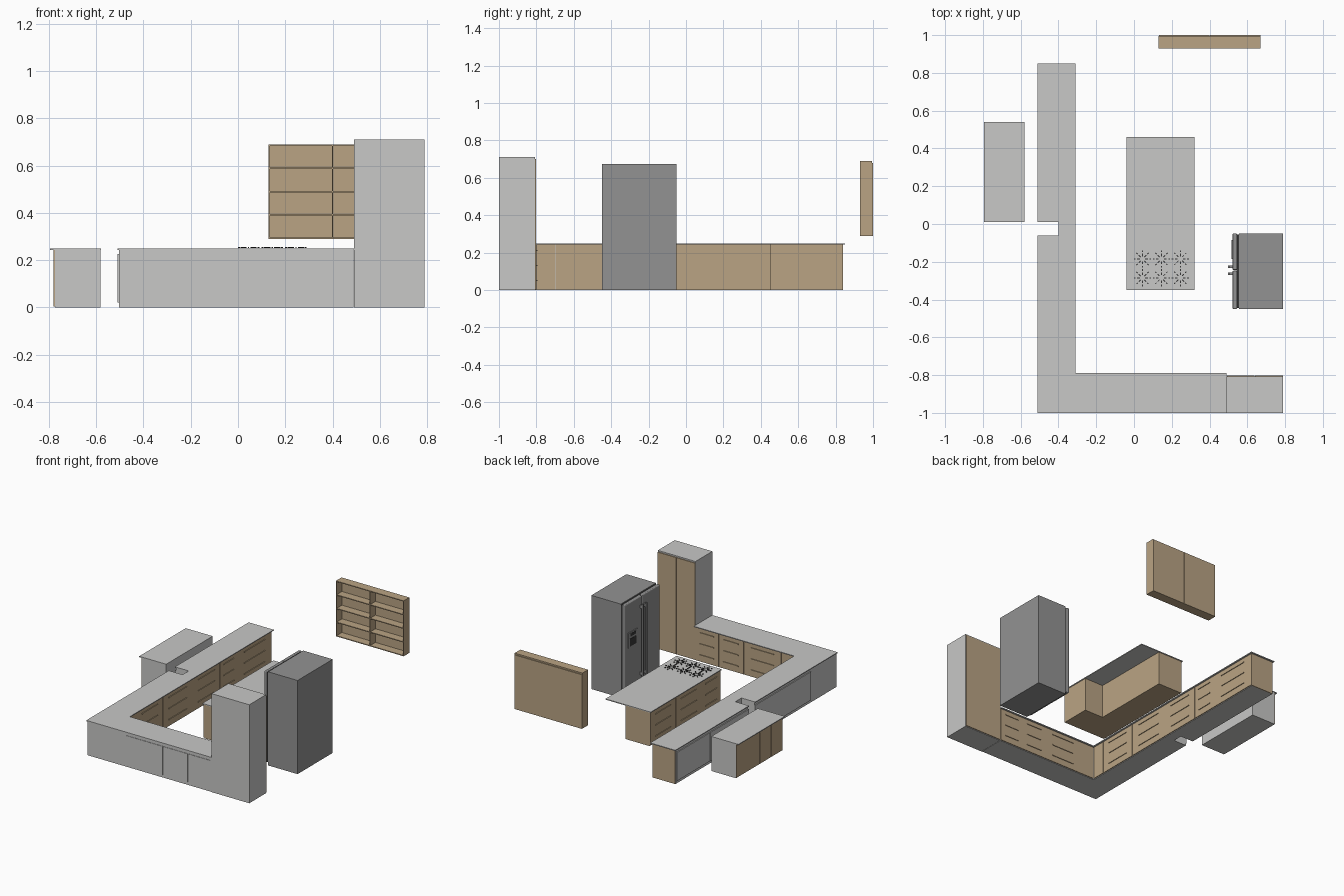
import bpy, bmesh, math
from mathutils import Matrix, Vector

if "Cube" in bpy.data.objects:
    bpy.data.objects.remove(bpy.data.objects["Cube"])


def material(name, rgb):
    m = bpy.data.materials.new(name)
    m.use_nodes = True
    m.diffuse_color = (*rgb, 1)
    m.node_tree.nodes["Principled BSDF"].inputs["Base Color"].default_value = (*rgb, 1)
    return m


grey = material("light_grey", (0.58, 0.58, 0.57))
tan = material("light_wood", (0.49, 0.37, 0.23))
steel = material("dark_steel", (0.29, 0.29, 0.29))
black = material("charcoal", (0.04, 0.04, 0.04))


def finish(name, bm, mats):
    mesh = bpy.data.meshes.new(name)
    bm.to_mesh(mesh)
    bm.free()
    for m in mats:
        mesh.materials.append(m)
    ob = bpy.data.objects.new(name, mesh)
    bpy.context.collection.objects.link(ob)
    return ob


def add_box(bm, lo, hi):
    lo, hi = Vector(lo), Vector(hi)
    mat = Matrix.Translation((lo + hi) / 2) @ Matrix.Diagonal((*(hi - lo), 1))
    bmesh.ops.create_cube(bm, size=1, matrix=mat)


def boxes(name, mat, *spans):
    bm = bmesh.new()
    for lo, hi in spans:
        add_box(bm, lo, hi)
    return finish(name, bm, [mat])


def prism(name, outline, z0, z1, mat):
    bm = bmesh.new()
    face = bm.faces.new([bm.verts.new((x, y, z0)) for x, y in outline])
    top = bmesh.ops.extrude_face_region(bm, geom=[face])
    verts = [v for v in top["geom"] if isinstance(v, bmesh.types.BMVert)]
    bmesh.ops.translate(bm, verts=verts, vec=(0, 0, z1 - z0))
    bmesh.ops.recalc_face_normals(bm, faces=bm.faces)
    return finish(name, bm, [mat])


def fronts(name, axis, plane, out, bounds, mat, z0=0.004, z1=0.243, rows=0):
    """Row of thin panels on a plane, with optional drawer pulls on each."""
    t, gap = 0.006, 0.0012
    spans = []

    def span(a, b, d0, d1, za, zb):
        d0, d1 = sorted((plane + out * d0, plane + out * d1))
        if axis == "x":
            spans.append(((d0, a, za), (d1, b, zb)))
        else:
            spans.append(((a, d0, za), (b, d1, zb)))

    for a, b in zip(bounds, bounds[1:]):
        span(a + gap, b - gap, 0, t, z0, z1)
        if b - a > 0.15:
            for r in range(rows):
                z = z1 - 0.035 - r * (z1 - z0) / rows
                inset = (b - a) * 0.2
                span(a + inset, b - inset, t, t + 0.005, z, z + 0.005)
    return boxes(name, mat, *spans)


TOP, UNDER = 0.25, 0.244

# L-shaped counter with a notch for a column
prism("counter_top", [(-0.51, -1), (0.49, -1), (0.49, -0.79), (-0.31, -0.79), (-0.31, 0.85),
                      (-0.51, 0.85), (-0.51, 0.01), (-0.40, 0.01), (-0.40, -0.06), (-0.51, -0.06)],
      UNDER, TOP, grey)
prism("counter_base", [(-0.503, -0.997), (0.488, -0.997), (0.488, -0.806), (-0.326, -0.806),
                       (-0.326, 0.834), (-0.503, 0.834), (-0.503, 0.01), (-0.40, 0.01),
                       (-0.40, -0.06), (-0.503, -0.06)], 0, UNDER, grey)
fronts("long_run_drawers", "x", -0.326, 1, [-0.8, -0.7, -0.4, -0.06, 0.25, 0.45, 0.84], tan, rows=3)
fronts("short_run_drawers", "y", -0.806, 1, [-0.32, -0.2, 0.1, 0.3, 0.488], tan, rows=3)
fronts("counter_end_panel", "y", 0.834, 1, [-0.503, -0.32], tan, z0=0)
for part, ax, plane, bounds in (("long_back_panels_a", "x", -0.503, [-0.7, -0.4, -0.06]),
                                ("long_back_panels_b", "x", -0.503, [0.01, 0.25, 0.45, 0.83]),
                                ("short_back_panels", "y", -0.994, [-0.2, 0.1, 0.3, 0.485])):
    fronts(part, ax, plane, -1, bounds, grey, z0=0.02, z1=0.225)

# Tall cabinet
boxes("tall_cabinet", grey, ((0.49, -1, 0), (0.79, -0.808, 0.71)))
fronts("tall_cabinet_doors", "y", -0.808, 1, [0.49, 0.64, 0.79], tan, z1=0.7)

# Low side cabinet
boxes("side_cabinet_top", grey, ((-0.795, 0.01, UNDER), (-0.58, 0.54, TOP)))
boxes("side_cabinet", grey, ((-0.774, 0.012, 0), (-0.582, 0.538, UNDER)))
fronts("side_cabinet_doors", "x", -0.774, -1, [0.012 + i * 0.1315 for i in range(5)], tan)

# Island with breakfast overhang
boxes("island_top", grey, ((-0.04, -0.35, UNDER), (0.32, 0.46, TOP)))
boxes("island_base", tan, ((-0.027, -0.345, 0), (0.165, 0.455, UNDER)),
      ((0.165, -0.345, 0), (0.315, -0.13, UNDER)))
fronts("island_drawers", "x", -0.027, -1, [-0.345, -0.13, 0.165, 0.455], tan, rows=3)

# Cooktop burners: radial grate bars
bm = bmesh.new()
for cx in (0.045, 0.145, 0.245):
    for cy in (-0.285, -0.185):
        for k in range(8):
            turn = Matrix.Rotation(k * math.pi / 4, 4, "Z")
            for r, size in ((0.021, 0.014), (0.041, 0.009)):
                m = (Matrix.Translation((cx, cy, TOP + 0.003)) @ turn
                     @ Matrix.Translation((r, 0, 0)) @ Matrix.Diagonal((size, 0.005, 0.005, 1)))
                bmesh.ops.create_cube(bm, size=1, matrix=m)
finish("cooktop_grates", bm, [black])

# Refrigerator with two doors, handles and dispenser
boxes("fridge_body", steel, ((0.555, -0.45, 0), (0.79, -0.05, 0.675)))
boxes("fridge_seal", black, ((0.543, -0.445, 0.02), (0.555, -0.055, 0.668)))
for name, y0, y1 in (("fridge_door", -0.45, -0.247), ("freezer_door", -0.243, -0.05)):
    door = boxes(name, steel, ((0.522, y0, 0.02), (0.545, y1, 0.672)))
    bev = door.modifiers.new("rounded", "BEVEL")
    bev.width, bev.segments = 0.006, 3
for name, y in (("fridge_handle", -0.264), ("freezer_handle", -0.226)):
    boxes(name, steel, ((0.497, y - 0.007, 0.1), (0.508, y + 0.007, 0.62)),
          ((0.506, y - 0.006, 0.11), (0.524, y + 0.006, 0.13)),
          ((0.506, y - 0.006, 0.59), (0.524, y + 0.006, 0.61)))
boxes("dispenser_frame", steel, ((0.517, -0.185, 0.35), (0.523, -0.085, 0.46)))
boxes("dispenser_recess", black, ((0.515, -0.17, 0.36), (0.518, -0.1, 0.415)),
      ((0.515, -0.165, 0.43), (0.518, -0.105, 0.45)))

# Wall shelf unit, open at the front, closed by two panels at the rear
x0, x1, y0, y1, z0, z1, t = 0.13, 0.67, 0.93, 0.994, 0.29, 0.69, 0.006
shelf = [((x0, y0, z0), (x0 + t, y1, z1)), ((x1 - t, y0, z0), (x1, y1, z1)),
         ((0.397, y0, z0), (0.403, y1, z1)), ((x0, y1 - 0.004, z0), (x1, y1, z1))]
for i in range(5):
    z = z0 + i * (z1 - z0 - t) / 4
    shelf.append(((x0, y0, z), (x1, y1, z + t)))
boxes("wall_shelf", tan, *shelf)
fronts("wall_shelf_panels", "y", y1, 1, [x0, 0.4, x1], tan, z0=z0, z1=0.68)
